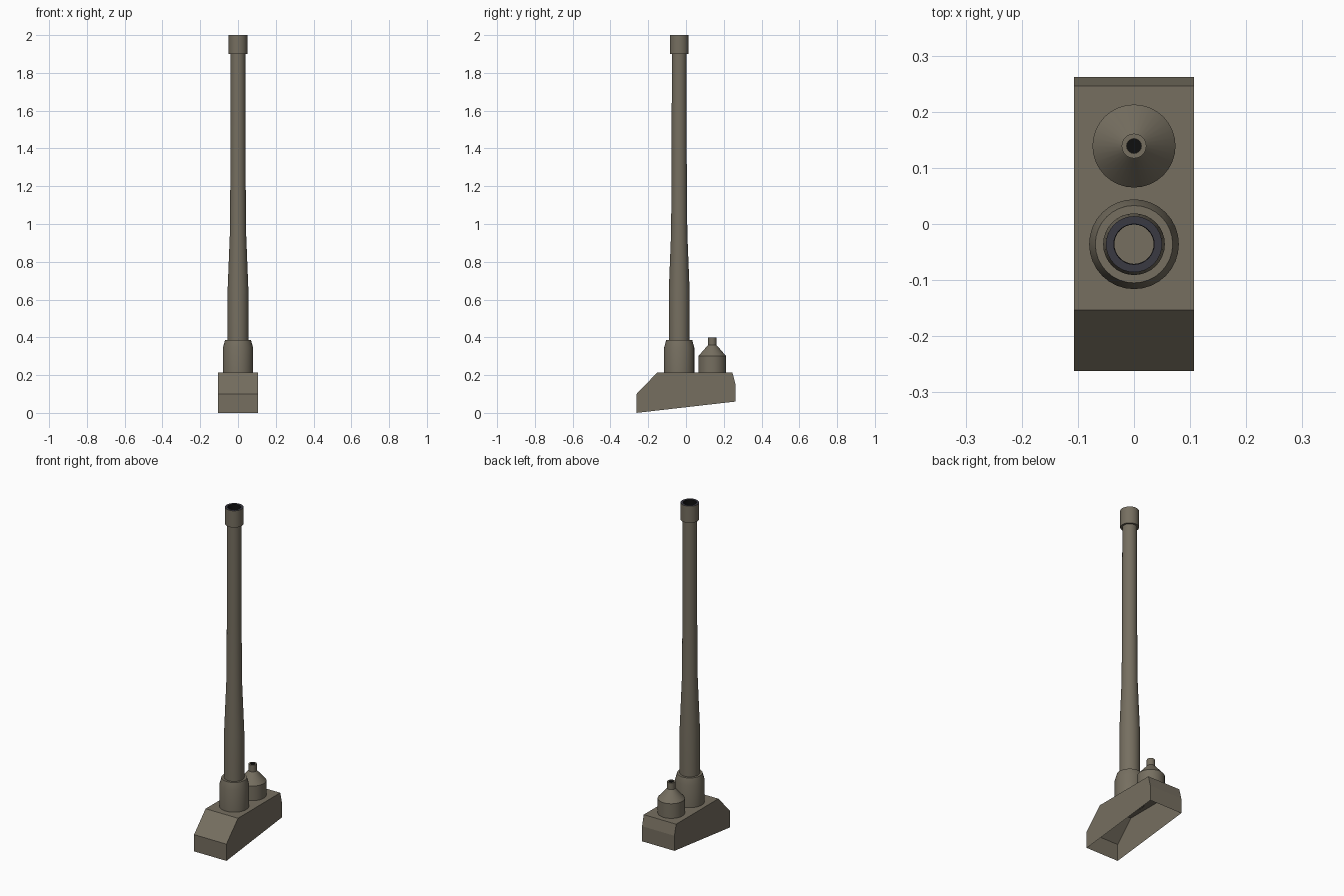
import bpy, bmesh, math

cube = bpy.data.objects.get("Cube")
if cube:
    bpy.data.objects.remove(cube)


def material(name, colour):
    mat = bpy.data.materials.new(name)
    mat.use_nodes = True
    mat.diffuse_color = (*colour, 1)
    bsdf = mat.node_tree.nodes["Principled BSDF"]
    bsdf.inputs["Base Color"].default_value = (*colour, 1)
    bsdf.inputs["Roughness"].default_value = 0.8
    return mat


olive = material("olive grey", (0.18, 0.158, 0.117))
slate = material("dark slate", (0.042, 0.041, 0.054))
black = material("soot black", (0.005, 0.005, 0.005))


def finish(name, bm, mats, smooth=True):
    mesh = bpy.data.meshes.new(name)
    bm.to_mesh(mesh)
    bm.free()
    for mat in mats:
        mesh.materials.append(mat)
    obj = bpy.data.objects.new(name, mesh)
    bpy.context.collection.objects.link(obj)
    if smooth:
        bpy.ops.object.select_all(action="DESELECT")
        obj.select_set(True)
        bpy.context.view_layer.objects.active = obj
        bpy.ops.object.shade_smooth_by_angle(angle=math.radians(30))
    return obj


def lathe(name, profile, y, mats=(olive,), slots=None, floor=False, sides=32):
    """Turn (radius, height) points about a vertical axis; slots colour each band."""
    bm = bmesh.new()
    turns = [i * math.tau / sides for i in range(sides)]
    rings = [[bm.verts.new((r * math.cos(t), y + r * math.sin(t), z)) for t in turns]
             for r, z in profile]
    for band, (low, high) in enumerate(zip(rings, rings[1:])):
        for i in range(sides):
            k = (i + 1) % sides
            face = bm.faces.new((low[i], low[k], high[k], high[i]))
            face.material_index = slots[band] if slots else 0
    if floor:
        face = bm.faces.new(rings[-1])
        face.material_index = slots[-1]
    return finish(name, bm, mats, smooth=True)


# Hollow housing, open underneath
side = [(-0.262, 0), (-0.262, 0.1), (-0.153, 0.213),
        (0.246, 0.213), (0.262, 0.15), (0.262, 0.06)]
bm = bmesh.new()
left, right = [[bm.verts.new((x, y, z)) for y, z in side] for x in (0.107, -0.107)]
bm.faces.new(reversed(left))
bm.faces.new(right)
for i in range(len(side) - 1):
    bm.faces.new((left[i], left[i + 1], right[i + 1], right[i]))
finish("housing", bm, [olive], smooth=False)

PIPE_Y, VENT_Y = -0.036, 0.139

# Collar with a chamfered top
lathe("pipe_collar", [(0.08, 0.21), (0.08, 0.345), (0.069, 0.385), (0.05, 0.385)], PIPE_Y)

# Tall tapering pipe
lathe("tall_pipe", [(0.055, 0.38), (0.055, 0.65), (0.043, 0.95), (0.04, 1.3),
                    (0.039, 1.91)], PIPE_Y)

# Muzzle band with dark rim and deep bore
lathe("pipe_cap", [(0.039, 1.9), (0.05, 1.9), (0.05, 2.0), (0.036, 2.0), (0.035, 0.209)],
      PIPE_Y, (olive, slate, black), [0, 0, 1, 2], floor=True)

# Bottle-shaped vent behind the pipe
lathe("rear_vent", [(0.074, 0.21), (0.074, 0.3), (0.022, 0.36), (0.022, 0.4),
                    (0.013, 0.4), (0.013, 0.3)],
      VENT_Y, (olive, black), [0, 0, 0, 0, 1], floor=True)
